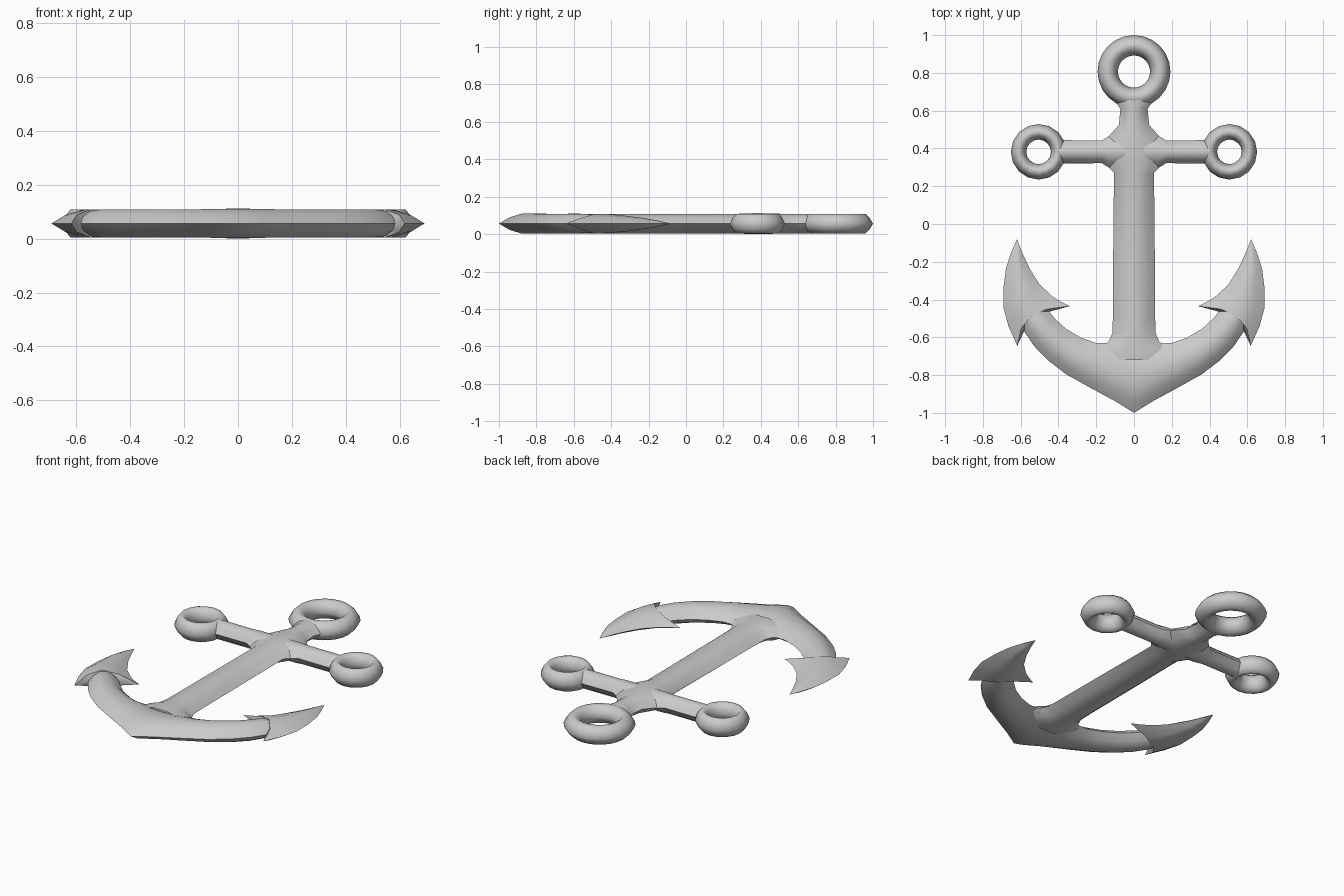
import bpy, bmesh, math
from mathutils import Vector

if "Cube" in bpy.data.objects:
    bpy.data.objects.remove(bpy.data.objects["Cube"])

ZC = 0.056   # mid-plane height
H = 0.052    # usual half thickness
BAR = [(-1, 0), (-0.64, 0.62), (-0.25, 1), (0.25, 1), (0.64, 0.62), (1, 0)]
BLADE = [(-1, 0), (-0.5, 0.62), (0, 1), (0.5, 0.62), (1, 0)]


def loft(name, stations, profile=BAR, closed=False, caps=(True, True), mirror=False):
    """Skin sections; each station is (inner xy, outer xy, half height[, ridge xy])."""
    bm = bmesh.new()
    prof = profile + [(s, -z) for s, z in reversed(profile[1:-1])]
    rings = []
    for st in stations:
        a, b, h = Vector(st[0]), Vector(st[1]), st[2]
        m = Vector(st[3]) if len(st) > 3 else (a + b) / 2
        ring = []
        for s, z in prof:
            p = a * (s * (s - 1) / 2) + m * (1 - s * s) + b * (s * (s + 1) / 2)
            ring.append(bm.verts.new((p.x, p.y, ZC + z * h)))
        rings.append((ring, m))
    n = len(prof)
    pairs = list(zip(rings, rings[1:]))
    if closed:
        pairs.append((rings[-1], rings[0]))
    for (r, _), (q, _) in pairs:
        for i in range(n):
            j = (i + 1) % n
            bm.faces.new((r[i], r[j], q[j], q[i]))
    if not closed:
        for (r, m), cap in zip((rings[0], rings[-1]), caps):
            if cap:
                c = bm.verts.new((m.x, m.y, ZC))
                for i in range(n):
                    bm.faces.new((r[i], r[(i + 1) % n], c))
    if mirror:
        geo = bmesh.ops.duplicate(bm, geom=bm.verts[:] + bm.edges[:] + bm.faces[:])["geom"]
        for v in geo:
            if isinstance(v, bmesh.types.BMVert):
                v.co.x *= -1
    bmesh.ops.remove_doubles(bm, verts=bm.verts[:], dist=0.0005)
    bmesh.ops.recalc_face_normals(bm, faces=bm.faces[:])
    me = bpy.data.meshes.new(name)
    bm.to_mesh(me)
    bm.free()
    ob = bpy.data.objects.new(name, me)
    bpy.context.collection.objects.link(ob)
    bpy.ops.object.select_all(action='DESELECT')
    ob.select_set(True)
    bpy.context.view_layer.objects.active = ob
    bpy.ops.object.shade_smooth_by_angle(angle=math.radians(65))
    return ob


def eye_ring(name, cx, cy, r_in, r_out, sides, h=H):
    st = []
    for k in range(sides):
        a = 2 * math.pi * k / sides
        d = Vector((math.cos(a), math.sin(a)))
        c = Vector((cx, cy))
        st.append((c + d * r_in, c + d * r_out, h))
    return loft(name, st, closed=True)


# Shank with flared foot, hub and neck
shank = [(-0.72, 0.18, 0.05), (-0.65, 0.18, 0.052), (-0.625, 0.135, 0.053), (-0.58, 0.115, 0.053),
         (-0.50, 0.112, H), (-0.15, 0.110, H), (0.27, 0.106, H), (0.325, 0.155, 0.055),
         (0.38, 0.16, 0.056), (0.44, 0.155, 0.055), (0.525, 0.08, H), (0.61, 0.072, H),
         (0.65, 0.10, H), (0.68, 0.10, 0.046)]
loft("shank", [((-w, y), (w, y), h) for y, w, h in shank])

# Cross stock, widening slightly into the hub
stock = [(-0.40, 0.062), (-0.17, 0.06), (-0.13, 0.085), (0.13, 0.085), (0.17, 0.06), (0.40, 0.062)]
loft("stock", [((x, 0.382 - w), (x, 0.382 + w), H) for x, w in stock])

# Rings
eye_ring("top_ring", 0, 0.807, 0.085, 0.193, 24)
eye_ring("stock_ring_right", 0.505, 0.382, 0.065, 0.147, 16)
eye_ring("stock_ring_left", -0.505, 0.382, 0.065, 0.147, 16)

# Curved arms meeting in a pointed crown
loft("arms", [
    ((0, -0.62), (0, -1.0), 0.054, (0, -0.83)),
    ((0.10, -0.63), (0.10, -0.938), 0.053, (0.10, -0.79)),
    ((0.20, -0.63), (0.235, -0.865), H),
    ((0.28, -0.602), (0.36, -0.795), H),
    ((0.36, -0.555), (0.46, -0.718), H),
    ((0.42, -0.50), (0.53, -0.645), H),
    ((0.452, -0.46), (0.582, -0.568), 0.05),
    ((0.49, -0.43), (0.605, -0.51), 0.04),
], caps=(False, True), mirror=True)

# Barbed flukes
loft("flukes", [
    ((0.62, -0.08), (0.6201, -0.08), 0.0),
    ((0.588, -0.16), (0.652, -0.155), 0.018),
    ((0.553, -0.235), (0.678, -0.235), 0.031),
    ((0.50, -0.32), (0.69, -0.33), 0.043, (0.593, -0.33)),
    ((0.43, -0.385), (0.692, -0.44), 0.050, (0.58, -0.41)),
    ((0.385, -0.413), (0.665, -0.54), 0.052, (0.565, -0.45)),
    ((0.34, -0.435), (0.618, -0.645), 0.052, (0.545, -0.49)),
], profile=BLADE, caps=(False, True), mirror=True)
